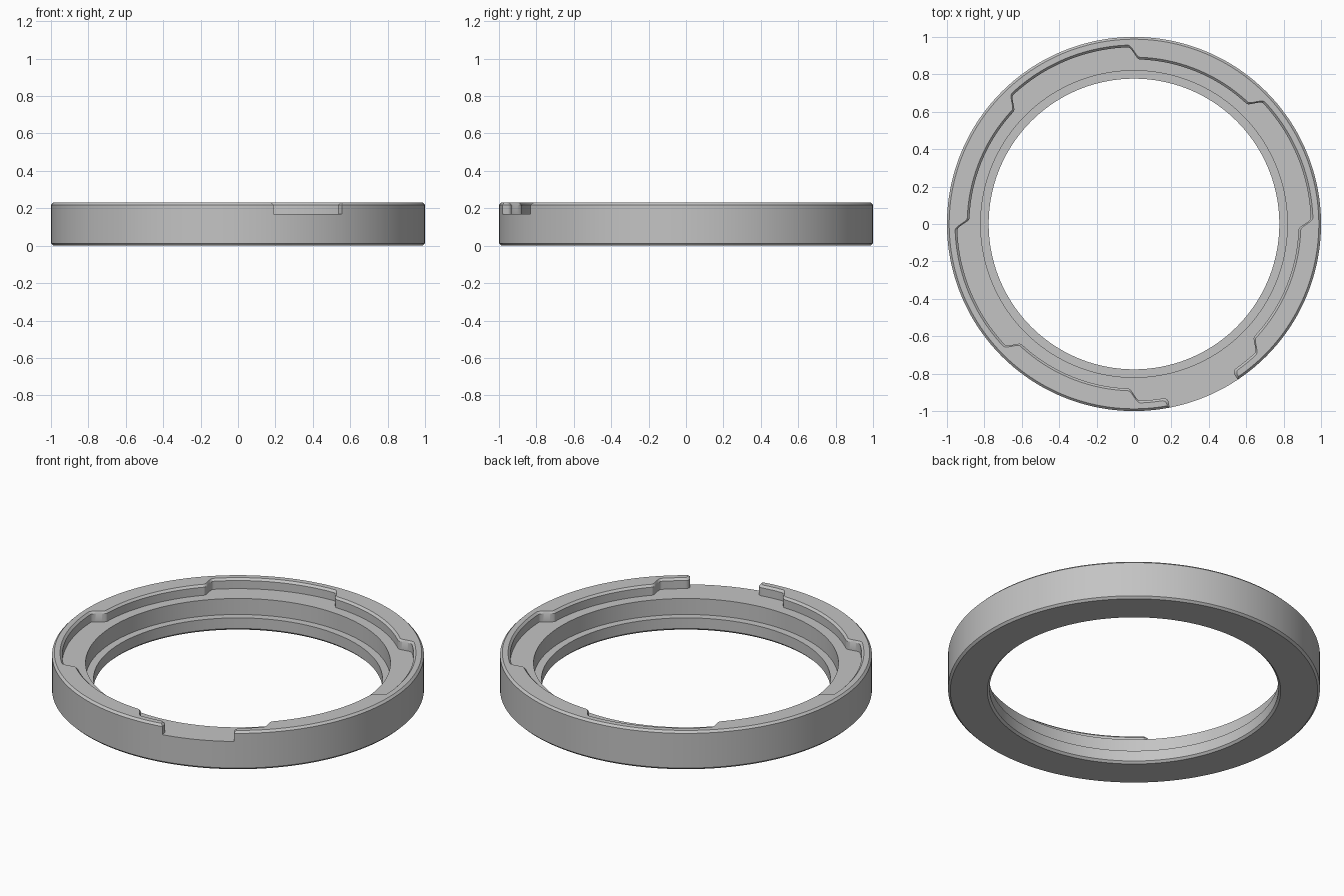
import bpy, bmesh
from math import radians, sin, cos, sqrt

if "Cube" in bpy.data.objects:
    bpy.data.objects.remove(bpy.data.objects["Cube"])

HEIGHT, LEDGE, CH = 0.23, 0.17, 0.012      # rim top, ledge level, chamfer
WIDE, NARROW = 0.945, 0.88                 # inner radii of the stepped rim
GAP_A, GAP_B = 281.0, 303.7                # notch in the rim, degrees
ROUND = 1.5                                # rounded rim end, degrees


def in_gap(a):
    return GAP_A < a < GAP_B


def rim_radius(a):
    """Inner rim radius: alternates every 45 degrees with soft steps."""
    end = min(abs(a - GAP_A), abs(a - GAP_B))
    if in_gap(a):
        end = 0
    if end < ROUND:
        return WIDE + 0.025 * (1 - sqrt(1 - (1 - end / ROUND) ** 2))
    near = round(a / 45)
    t = min(max((a - near * 45 + 2) / 4, 0), 1)
    t = t * t * (3 - 2 * t)
    rising = near % 2 == 0
    return NARROW + (WIDE - NARROW) * (t if rising else 1 - t)


def end_shift(a):
    """Angle by which the top edge leans back to chamfer the rim ends."""
    if in_gap(a):
        return 0
    for end, side in ((GAP_A, -1), (GAP_B, 1)):
        d = abs(a - end)
        if d < 3:
            return side * 0.69 * (1 - d / 3)
    return 0


# Angular stations, denser at the steps and the rim ends
stations = {float(i) for i in range(360)}
for k in range(8):
    stations |= {round((k * 45 + j * 0.25) % 360, 3) for j in range(-10, 11)}
stations = {a for a in stations if min(abs(a - GAP_A), abs(a - GAP_B)) > ROUND}
for d in (0, 0.02, 0.08, 0.2, 0.4, 0.7, 1.0, ROUND):
    stations |= {GAP_A - d, GAP_B + d}
stations = sorted(stations)

# One cross-section per station; the first six points form the rim
bm = bmesh.new()
sections = []
for a in stations:
    r = rim_radius(a)
    profile = [(1, LEDGE), (1, HEIGHT - CH), (1 - CH, HEIGHT), (r + CH, HEIGHT),
               (r, HEIGHT - CH), (r, LEDGE),
               (0.82, LEDGE), (0.82, 0.075), (0.777, 0.075), (0.777, CH),
               (0.777 + CH, 0), (1 - CH, 0), (1, CH)]
    ring = []
    for rad, z in profile:
        t = radians(a + (end_shift(a) if z == HEIGHT else 0))
        ring.append(bm.verts.new((rad * cos(t), rad * sin(t), z)))
    sections.append(ring)

# Skin between neighbouring sections, leaving the rim out across the notch
for i, a in enumerate(stations):
    p, q = sections[i], sections[(i + 1) % len(sections)]
    n = len(p)
    notch = GAP_A <= a < GAP_B
    pairs = [(j, (j + 1) % n) for j in range(5 if notch else 0, n)]
    if notch:
        pairs.append((0, 5))
    for j, k in pairs:
        bm.faces.new((p[j], p[k], q[k], q[j]))

# Rim ends: flat cap and its chamfer
for a in (GAP_A, GAP_B):
    s = sections[stations.index(a)]
    bm.faces.new((s[0], s[1], s[4], s[5]))
    bm.faces.new((s[1], s[2], s[3], s[4]))

bmesh.ops.delete(bm, geom=[v for v in bm.verts if not v.link_faces], context='VERTS')
bmesh.ops.recalc_face_normals(bm, faces=bm.faces)

mesh = bpy.data.meshes.new("stepped_ring")
bm.to_mesh(mesh)
bm.free()
ring_obj = bpy.data.objects.new("stepped_ring", mesh)
bpy.context.collection.objects.link(ring_obj)

# Single grey finish
grey = bpy.data.materials.new("light_grey")
grey.use_nodes = True
colour = (0.55, 0.55, 0.55, 1)
grey.diffuse_color = colour
grey.node_tree.nodes["Principled BSDF"].inputs["Base Color"].default_value = colour
mesh.materials.append(grey)

bpy.ops.object.select_all(action='DESELECT')
ring_obj.select_set(True)
bpy.context.view_layer.objects.active = ring_obj
bpy.ops.object.shade_smooth_by_angle(angle=radians(30))
